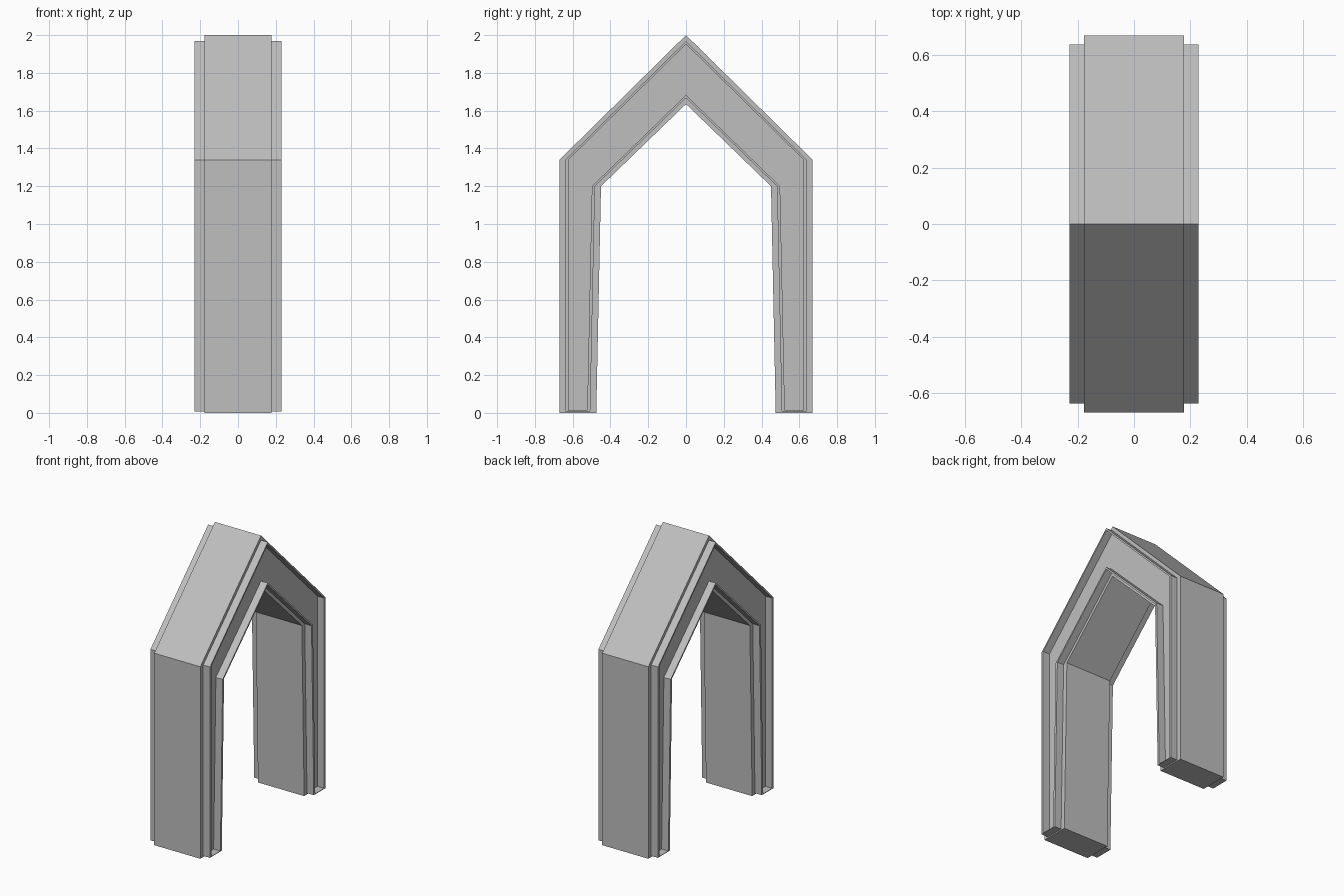
import bpy
import bmesh

cube = bpy.data.objects.get("Cube")
if cube:
    bpy.data.objects.remove(cube, do_unlink=True)

grey = bpy.data.materials.new("stone_grey")
grey.use_nodes = True
COLOUR = (0.52, 0.52, 0.52, 1)
grey.diffuse_color = COLOUR
grey.node_tree.nodes["Principled BSDF"].inputs["Base Color"].default_value = COLOUR


def arch_profile(d):
    """Closed gabled arch outline (y, z), drawn in by d on every side."""
    foot = 0.25 * d
    half = [(0.475 + d, foot), (0.67 - d, foot), (0.67 - d, 1.34)]
    inner = (0.45 + d, 1.2)
    mirror = lambda p: (-p[0], p[1])
    return (half + [(0, 2 - d)] + [mirror(p) for p in reversed(half)]
            + [mirror(inner), (0, 1.635 + d), inner])


def ring(bm, x, d):
    return [bm.verts.new((x, y, z)) for y, z in arch_profile(d)]


def bridge(bm, a, b):
    n = len(a)
    for i in range(n):
        j = (i + 1) % n
        bm.faces.new((a[i], a[j], b[j], b[i]))


def cap(bm, r):
    """Fill an arch outline with one quad per leg and rafter."""
    for q in ((0, 1, 2, 9), (9, 2, 3, 8), (8, 3, 4, 7), (7, 4, 5, 6)):
        bm.faces.new([r[i] for i in q])


# Section from one recessed side panel, over its raised rim, across the
# main body, and over the rim to the other panel: (x, inset)
BODY, RIM = 0.178, 0.23
side = [(BODY, 0.048), (RIM, 0.048), (RIM, 0.032), (BODY, 0.032), (BODY, 0)]
section = side + [(-x, d) for x, d in reversed(side)]

bm = bmesh.new()
rings = [ring(bm, x, d) for x, d in section]
for a, b in zip(rings, rings[1:]):
    bridge(bm, a, b)
cap(bm, rings[0])
cap(bm, rings[-1])
bmesh.ops.recalc_face_normals(bm, faces=bm.faces[:])

mesh = bpy.data.meshes.new("gabled_arch")
bm.to_mesh(mesh)
bm.free()
mesh.materials.append(grey)
arch = bpy.data.objects.new("gabled_arch", mesh)
bpy.context.collection.objects.link(arch)
